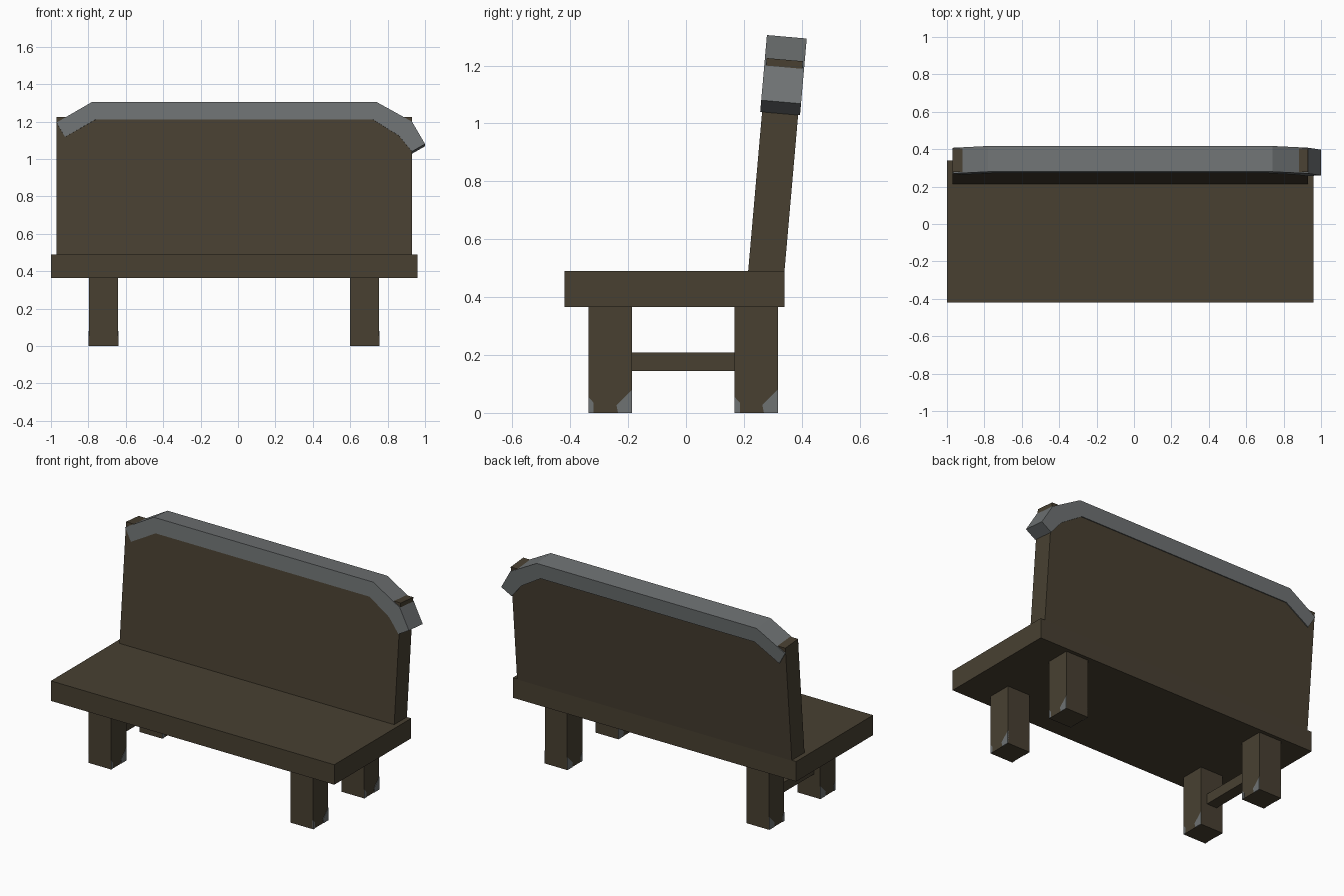
import bpy, bmesh, math

if "Cube" in bpy.data.objects:
    bpy.data.objects.remove(bpy.data.objects["Cube"])


def material(name, rgb):
    m = bpy.data.materials.new(name)
    m.diffuse_color = (*rgb, 1)
    m.use_nodes = True
    m.node_tree.nodes["Principled BSDF"].inputs["Base Color"].default_value = m.diffuse_color
    return m


WOOD = material("dark_wood", (0.065, 0.051, 0.031))
STONE = material("grey_trim", (0.156, 0.168, 0.171))


def prism(name, profile, axis, lo, hi, mat):
    """Extrude a 2D profile along axis 'x' (profile is y,z) or 'y' (profile is x,z)."""
    bm = bmesh.new()
    rings = []
    for d in (lo, hi):
        rings.append([bm.verts.new((d, a, b) if axis == "x" else (a, d, b)) for a, b in profile])
    n = len(profile)
    bm.faces.new(rings[0])
    bm.faces.new(rings[1][::-1])
    for i in range(n):
        j = (i + 1) % n
        bm.faces.new((rings[0][i], rings[1][i], rings[1][j], rings[0][j]))
    bmesh.ops.recalc_face_normals(bm, faces=bm.faces)
    me = bpy.data.meshes.new(name)
    bm.to_mesh(me)
    bm.free()
    me.materials.append(mat)
    ob = bpy.data.objects.new(name, me)
    bpy.context.collection.objects.link(ob)
    return ob


def box(name, x, y, z, mat):
    return prism(name, [(y[0], z[0]), (y[1], z[0]), (y[1], z[1]), (y[0], z[1])], "x", *x, mat)


# Seat slab
box("seat", (-1.0, 0.96), (-0.42, 0.34), (0.365, 0.49), WOOD)

# Legs with small grey corner plates at the feet
for sx, x in (("left", (-0.797, -0.642)), ("right", (0.6, 0.755))):
    for sy, y in (("front", (-0.337, -0.187)), ("rear", (0.168, 0.317))):
        box(f"{sx}_{sy}_leg", x, y, (0, 0.37), WOOD)
        for side, a, b in (("inner", x[0] - 0.002, x[0] + 0.002),
                           ("outer", x[1] - 0.002, x[1] + 0.002)):
            big = [(y[1], 0), (y[1], 0.08), (y[1] - 0.053, 0.027), (y[1] - 0.048, 0)]
            small = [(y[0], 0), (y[0] + 0.018, 0), (y[0] + 0.018, 0.035), (y[0], 0.055)]
            prism(f"{sx}_{sy}_{side}_foot_plate_a", big, "x", a, b, STONE)
            prism(f"{sx}_{sy}_{side}_foot_plate_b", small, "x", a, b, STONE)

# Stretcher between the left legs only
box("stretcher", (-0.755, -0.685), (-0.19, 0.17), (0.145, 0.208), WOOD)

# Backrest and its cap, modelled upright and then leaned back
back = prism("backrest", [(-0.97, -0.03), (0.93, -0.03), (0.93, 0.733), (-0.97, 0.733)],
             "y", -0.0625, 0.0625, WOOD)
outer = [(-0.97, 1.195), (-0.78, 1.305), (0.74, 1.305), (0.93, 1.2), (1.0, 1.08)]
inner = [(0.93, 1.04), (0.86, 1.125), (0.72, 1.212), (-0.76, 1.212), (-0.925, 1.118)]
cap = prism("back_cap", [(x, (z - 0.496) / 0.996) for x, z in outer + inner],
            "y", -0.069, 0.069, STONE)
for ob in (back, cap):
    ob.location = (0, 0.2775, 0.49)
    ob.rotation_euler.x = -math.radians(5)
